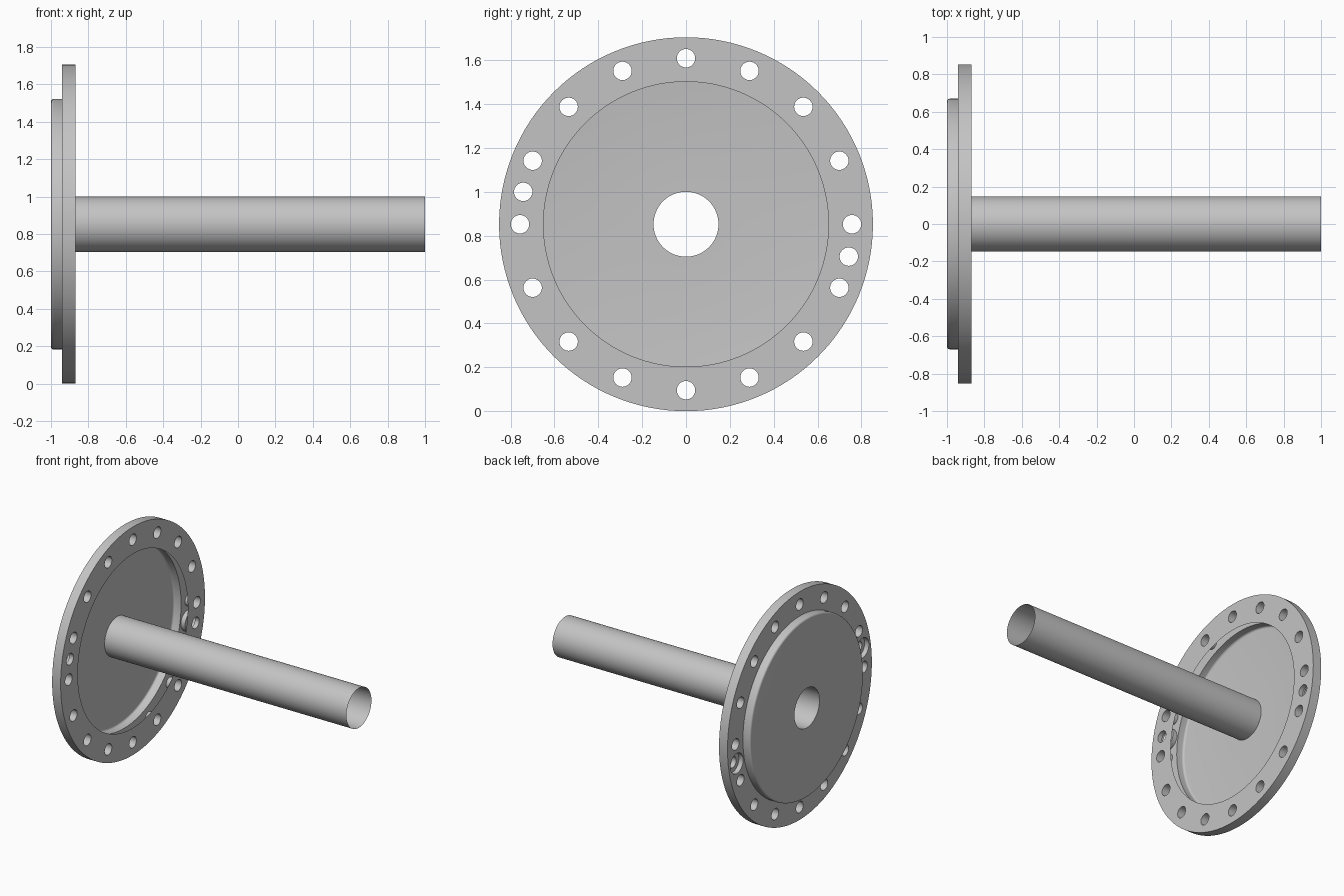
import bpy, bmesh, math
from mathutils import Matrix, Vector

if "Cube" in bpy.data.objects:
    bpy.data.objects.remove(bpy.data.objects["Cube"], do_unlink=True)

R = 0.8525            # flange radius, also the height of the axis
BACK, FACE = -0.94, -0.87
LIP, BOSS = 0.65, 0.67
TUBE = 0.148
BOLT_CIRCLE, HOLE, COUNTERBORE = 0.757, 0.042, 0.075

grey = bpy.data.materials.new("plain grey")
grey.use_nodes = True
grey.diffuse_color = (0.55, 0.55, 0.55, 1)
grey.node_tree.nodes["Principled BSDF"].inputs["Base Color"].default_value = (0.55, 0.55, 0.55, 1)


def make_object(name, bm):
    mesh = bpy.data.meshes.new(name)
    bm.to_mesh(mesh)
    bm.free()
    mesh.materials.append(grey)
    obj = bpy.data.objects.new(name, mesh)
    bpy.context.collection.objects.link(obj)
    return obj


def smooth(obj):
    bpy.ops.object.select_all(action='DESELECT')
    obj.select_set(True)
    bpy.context.view_layer.objects.active = obj
    bpy.ops.object.shade_smooth_by_angle(angle=math.radians(30))


def revolve(name, profile, closed=False, segments=128):
    """Turn (x, radius) points about the lengthwise axis."""
    bm = bmesh.new()
    rings = []
    for x, r in profile:
        angles = [math.tau * i / segments for i in range(segments)]
        rings.append([bm.verts.new((x, r * math.cos(a), R + r * math.sin(a))) for a in angles])
    pairs = list(zip(rings, rings[1:]))
    if closed:
        pairs.append((rings[-1], rings[0]))
    for a, b in pairs:
        for i in range(segments):
            j = (i + 1) % segments
            bm.faces.new((a[i], a[j], b[j], b[i]))
    bmesh.ops.recalc_face_normals(bm, faces=bm.faces)
    return make_object(name, bm)


def drill(name, angles, radius, x0, x1):
    """Cutter made of lengthwise cylinders on the bolt circle."""
    bm = bmesh.new()
    for a in angles:
        place = Matrix.Translation(((x0 + x1) / 2, BOLT_CIRCLE * math.cos(a), R + BOLT_CIRCLE * math.sin(a)))
        bmesh.ops.create_cone(bm, cap_ends=True, segments=32, radius1=radius, radius2=radius,
                              depth=x1 - x0, matrix=place @ Matrix.Rotation(math.pi / 2, 4, 'Y'))
    obj = make_object(name, bm)
    obj.hide_render = True
    return obj


# Flange ring with sixteen even holes and two counterbored ones
flange = revolve("bolt_flange", [(FACE, LIP), (FACE, R), (BACK, R), (BACK, BOSS)], closed=True)
step = math.tau / 16
extra = [-step / 2, math.pi - step / 2]
cutters = [drill("hole_cutter", [i * step for i in range(16)] + extra, HOLE, -1.1, -0.7),
           drill("counterbore_cutter", extra, COUNTERBORE, -1.1, -0.905)]
for cutter in cutters:
    mod = flange.modifiers.new("drill", 'BOOLEAN')
    mod.operation = 'DIFFERENCE'
    mod.solver = 'EXACT'
    mod.object = cutter
drilled = bpy.data.meshes.new_from_object(flange.evaluated_get(bpy.context.evaluated_depsgraph_get()))
flange.modifiers.clear()
flange.data = drilled
for cutter in cutters:
    bpy.data.objects.remove(cutter, do_unlink=True)

# Open the inner wall so the flange is a hollow shell
bm = bmesh.new()
bm.from_mesh(drilled)
axis = Vector((0, 0, R))
inner = [f for f in bm.faces
         if all(math.hypot(v.co.y, v.co.z - axis.z) < BOSS + 0.004 for v in f.verts)]
bmesh.ops.delete(bm, geom=inner, context='FACES')
bm.to_mesh(drilled)
bm.free()
smooth(flange)

# Shallow dish behind the flange, with a rounded edge and a bored floor
fillet = 0.015
corner = [(-1 + fillet - fillet * math.sin(t), BOSS - fillet + fillet * math.cos(t))
          for t in (math.pi / 2 * i / 5 for i in range(6))]
smooth(revolve("dish", [(BACK, BOSS)] + corner + [(-1, TUBE)]))

# Long thin open tube
smooth(revolve("tube", [(-1, TUBE), (1, TUBE)], segments=64))
